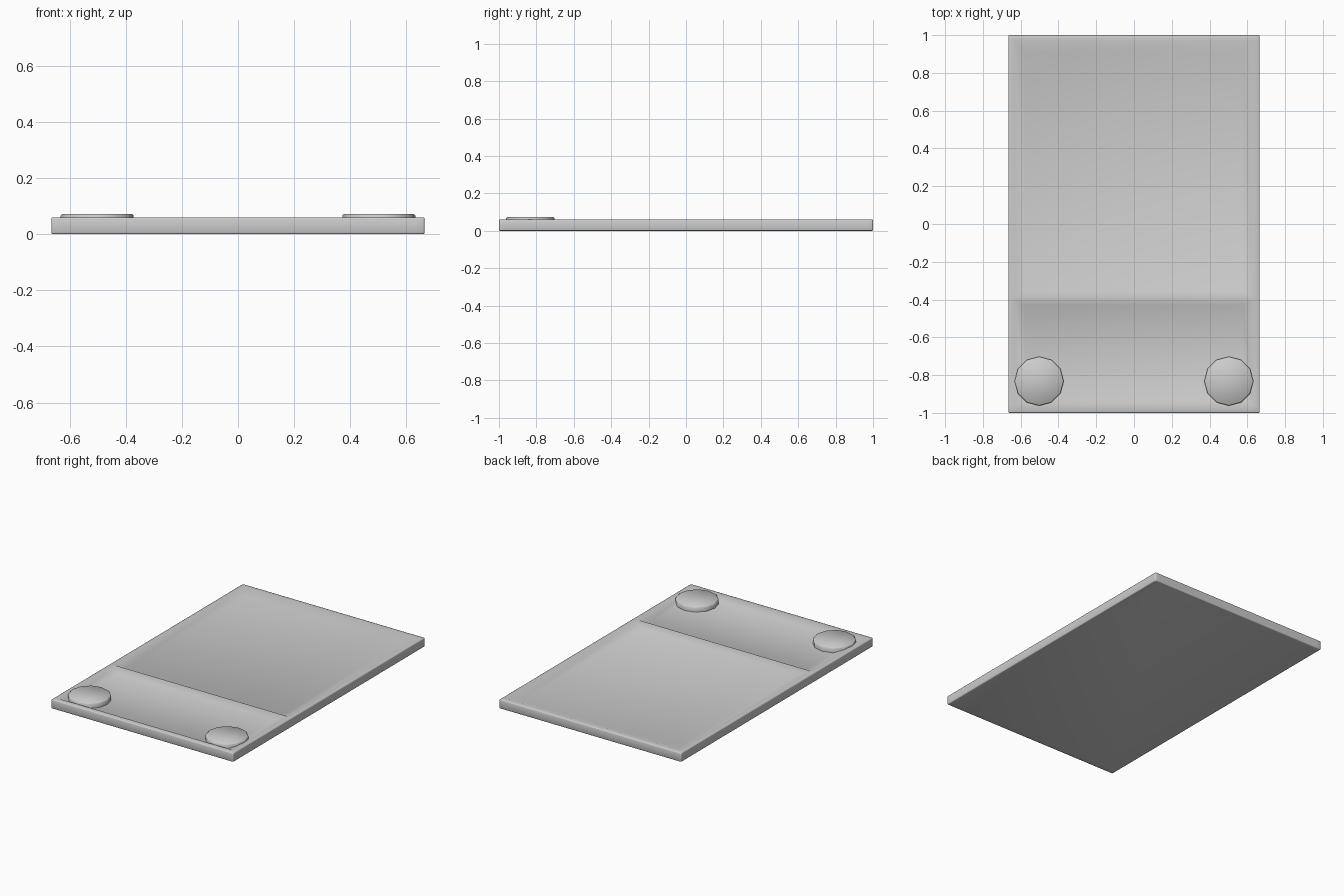
import bpy, bmesh, math

if "Cube" in bpy.data.objects:
    bpy.data.objects.remove(bpy.data.objects["Cube"])

W, TOP, FLOOR = 0.665, 0.06, 0.04
RIM_X, FLOOR_X = 0.632, 0.575


def finish(bm, name, angle):
    bmesh.ops.recalc_face_normals(bm, faces=bm.faces)
    me = bpy.data.meshes.new(name)
    bm.to_mesh(me)
    bm.free()
    ob = bpy.data.objects.new(name, me)
    bpy.context.collection.objects.link(ob)
    bpy.ops.object.select_all(action='DESELECT')
    ob.select_set(True)
    bpy.context.view_layer.objects.active = ob
    bpy.ops.object.shade_smooth_by_angle(angle=math.radians(angle))
    return ob


# Tray: slab with a rim, a cross bar and two sunken panels with sloped walls
bm = bmesh.new()
xs = [-W, -RIM_X, RIM_X, W]
ys = [-1, -0.965, -0.398, -0.386, 0.97, 1]
floors = {1: (-0.935, -0.43), 3: (-0.355, 0.905)}
v = [[bm.verts.new((x, y, TOP)) for y in ys] for x in xs]
for i in range(3):
    for j in range(5):
        ring = [v[i][j], v[i+1][j], v[i+1][j+1], v[i][j+1]]
        if i == 1 and j in floors:
            y0, y1 = floors[j]
            low = [bm.verts.new((x, y, FLOOR)) for x, y in
                   ((-FLOOR_X, y0), (FLOOR_X, y0), (FLOOR_X, y1), (-FLOOR_X, y1))]
            bm.faces.new(low)
            for k in range(4):
                n = (k + 1) % 4
                bm.faces.new((ring[k], ring[n], low[n], low[k]))
        else:
            bm.faces.new(ring)

# Outer walls and underside
border = [e for e in bm.edges if e.is_boundary]
ext = bmesh.ops.extrude_edge_only(bm, edges=border)["geom"]
for p in ext:
    if isinstance(p, bmesh.types.BMVert):
        p.co.z = 0
bmesh.ops.contextual_create(bm, geom=[e for e in bm.edges if e.is_boundary])
bmesh.ops.recalc_face_normals(bm, faces=bm.faces)
sharp = [e for e in bm.edges if e.calc_face_angle(0) > 1.2]
bmesh.ops.bevel(bm, geom=sharp, offset=0.006, segments=2, profile=0.5,
                affect='EDGES')
finish(bm, "tray", 50)

# Twelve-sided corner pads with a chamfered top edge
R = 0.13
for side, label in ((-1, "left"), (1, "right")):
    bm = bmesh.new()
    bmesh.ops.create_cone(bm, cap_ends=True, segments=12, radius1=R, radius2=R,
                          depth=0.033)
    rim = [e for e in bm.edges if all(p.co.z > 0 for p in e.verts)]
    bmesh.ops.bevel(bm, geom=rim, offset=0.006, segments=1, affect='EDGES')
    bmesh.ops.translate(bm, verts=bm.verts,
                        vec=(side * 0.502, -0.832, FLOOR + 0.0165))
    finish(bm, label + "_pad", 50)
